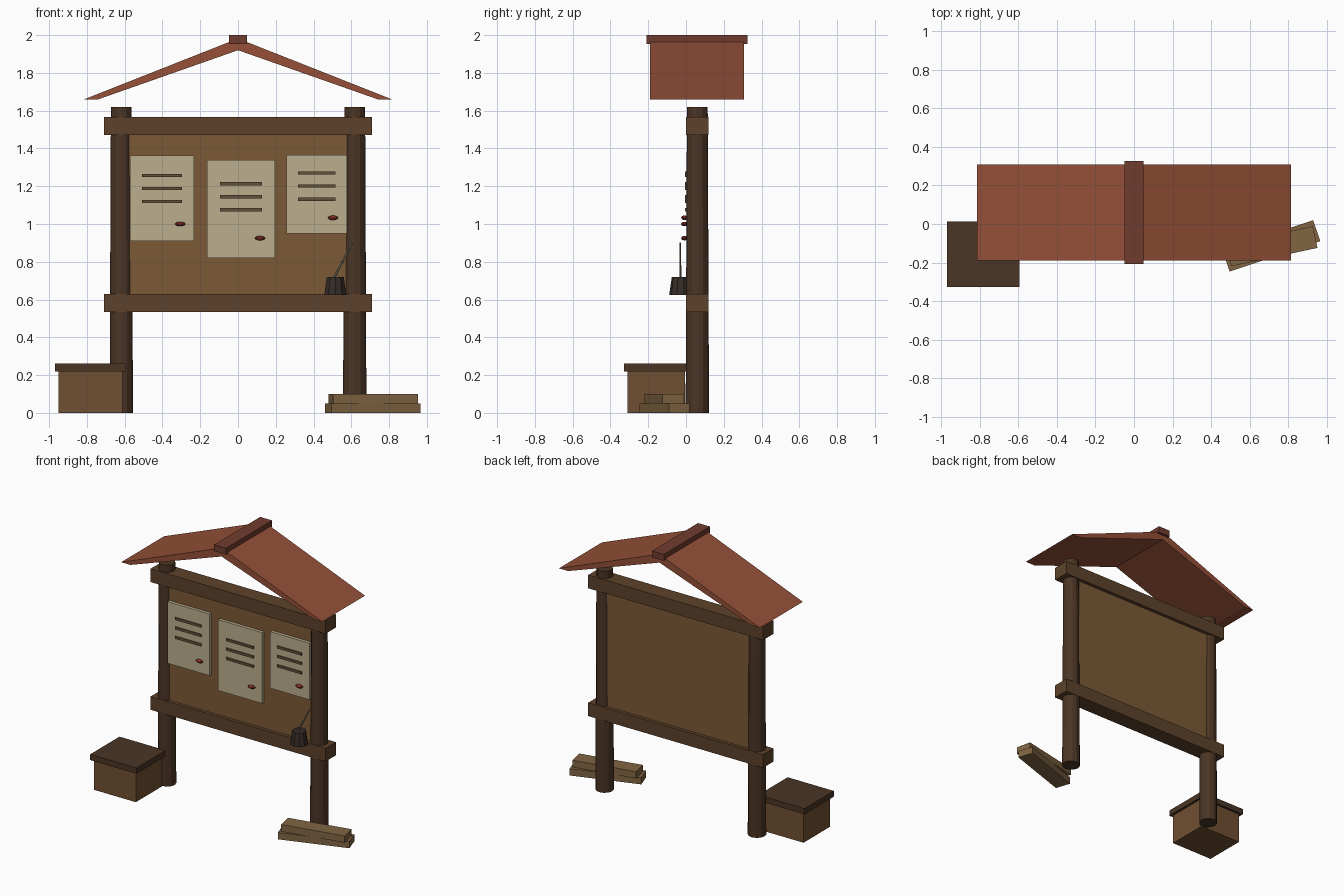
import bpy
from math import radians
from mathutils import Vector

if "Cube" in bpy.data.objects:
    bpy.data.objects.remove(bpy.data.objects["Cube"])


def mat(name, r, g, b):
    m = bpy.data.materials.new(name)
    m.diffuse_color = (r, g, b, 1)
    m.use_nodes = True
    m.node_tree.nodes["Principled BSDF"].inputs["Base Color"].default_value = m.diffuse_color
    return m


POST = mat("dark_wood", 0.07, 0.035, 0.018)
RAIL = mat("rail_wood", 0.11, 0.055, 0.024)
BOARD = mat("board_wood", 0.20, 0.10, 0.037)
CRATE = mat("crate_wood", 0.16, 0.08, 0.032)
PLANK = mat("plank_wood", 0.22, 0.13, 0.055)
PAPER = mat("paper", 0.50, 0.43, 0.27)
INK = mat("ink", 0.13, 0.08, 0.04)
WAX = mat("red_wax", 0.25, 0.03, 0.02)
ROOF = mat("roof_red", 0.30, 0.08, 0.04)
RIDGE = mat("ridge_red", 0.16, 0.045, 0.028)
POT = mat("pot_dark", 0.035, 0.025, 0.02)
QUILL = mat("quill", 0.25, 0.22, 0.17)


def finish(ob, name, m):
    ob.name = name
    ob.data.materials.append(m)
    return ob


def box(name, m, x, y, z, rot=0):
    """Box from (min, max) ranges, turned about z."""
    lo, hi = Vector((x[0], y[0], z[0])), Vector((x[1], y[1], z[1]))
    bpy.ops.mesh.primitive_cube_add(size=1, location=(lo + hi) / 2,
                                    rotation=(0, 0, radians(rot)))
    ob = bpy.context.object
    ob.scale = hi - lo
    return finish(ob, name, m)


def taper(name, m, a, b, r1, r2, sides):
    """Tapered cylinder from point a to point b."""
    a, b = Vector(a), Vector(b)
    bpy.ops.mesh.primitive_cone_add(vertices=sides, radius1=r1, radius2=r2,
                                    depth=(b - a).length, location=(a + b) / 2)
    ob = bpy.context.object
    ob.rotation_euler = (b - a).to_track_quat('Z', 'Y').to_euler() if b.x != a.x else (0, 0, 0)
    return finish(ob, name, m)


# Posts and rails
for side, s in (("left", -1), ("right", 1)):
    taper(side + "_post", POST, (s * 0.618, 0.06, 0), (s * 0.618, 0.06, 1.62), 0.062, 0.055, 12)
box("top_rail", RAIL, (-0.71, 0.71), (0, 0.12), (1.47, 1.567))
box("bottom_rail", RAIL, (-0.71, 0.71), (0, 0.12), (0.533, 0.63))

# Notice board
box("board", BOARD, (-0.60, 0.60), (0.025, 0.095), (0.60, 1.50))

# Notices: x range, z range, top text line height, seal position
notices = [((-0.573, -0.233), (0.91, 1.362), 1.257, (-0.307, 1.0)),
           ((-0.163, 0.195), (0.82, 1.34), 1.213, (0.116, 0.925)),
           ((0.258, 0.578), (0.95, 1.365), 1.27, (0.503, 1.033))]
for i, (xs, zs, top, seal) in enumerate(notices, 1):
    box(f"notice_{i}", PAPER, xs, (0.002, 0.026), zs)
    cx, half = sum(xs) / 2, (xs[1] - xs[0]) * 0.31
    for k in range(3):
        z = top - 0.069 * k
        box(f"notice_{i}_line_{k + 1}", INK, (cx - half, cx + half),
            (-0.006, 0.004), (z - 0.009, z + 0.009))
    bpy.ops.mesh.primitive_uv_sphere_add(segments=10, ring_count=6, radius=1,
                                         location=(seal[0], -0.008, seal[1]))
    bpy.context.object.scale = (0.029, 0.018, 0.012)
    finish(bpy.context.object, f"notice_{i}_seal", WAX)

# Ink pot and quill on the bottom rail
taper("ink_pot", POT, (0.515, -0.028, 0.625), (0.515, -0.028, 0.72), 0.061, 0.047, 10)
taper("quill", QUILL, (0.50, -0.03, 0.70), (0.605, -0.03, 0.90), 0.006, 0.005, 6)

# Gabled roof, profile extruded along y
profile = [(-0.815, 1.66), (-0.74, 1.66), (0, 1.92), (0.74, 1.66), (0.815, 1.66), (0, 1.982)]
n = len(profile)
verts = [(x, y, z) for y in (-0.19, 0.308) for x, z in profile]
faces = [(i, i + n, (i + 1) % n + n, (i + 1) % n) for i in range(n)]
for ends in ((0, 1, 2, 5), (2, 3, 4, 5)):
    faces += [ends, tuple(i + n for i in reversed(ends))]
me = bpy.data.meshes.new("roof")
me.from_pydata(verts, [], faces)
roof = bpy.data.objects.new("roof", me)
bpy.context.collection.objects.link(roof)
finish(roof, "roof", ROOF)
box("roof_ridge", RIDGE, (-0.048, 0.048), (-0.208, 0.326), (1.953, 2.0))

# Crate with lid
box("crate", CRATE, (-0.95, -0.612), (-0.31, -0.005), (0, 0.225))
box("crate_lid", POST, (-0.97, -0.595), (-0.328, 0.012), (0.22, 0.262))

# Loose planks
box("lower_plank", PLANK, (0.465, 0.961), (-0.171, -0.056), (0, 0.05), 18.5)
box("upper_plank", PLANK, (0.487, 0.945), (-0.173, -0.058), (0.05, 0.10), 12)
